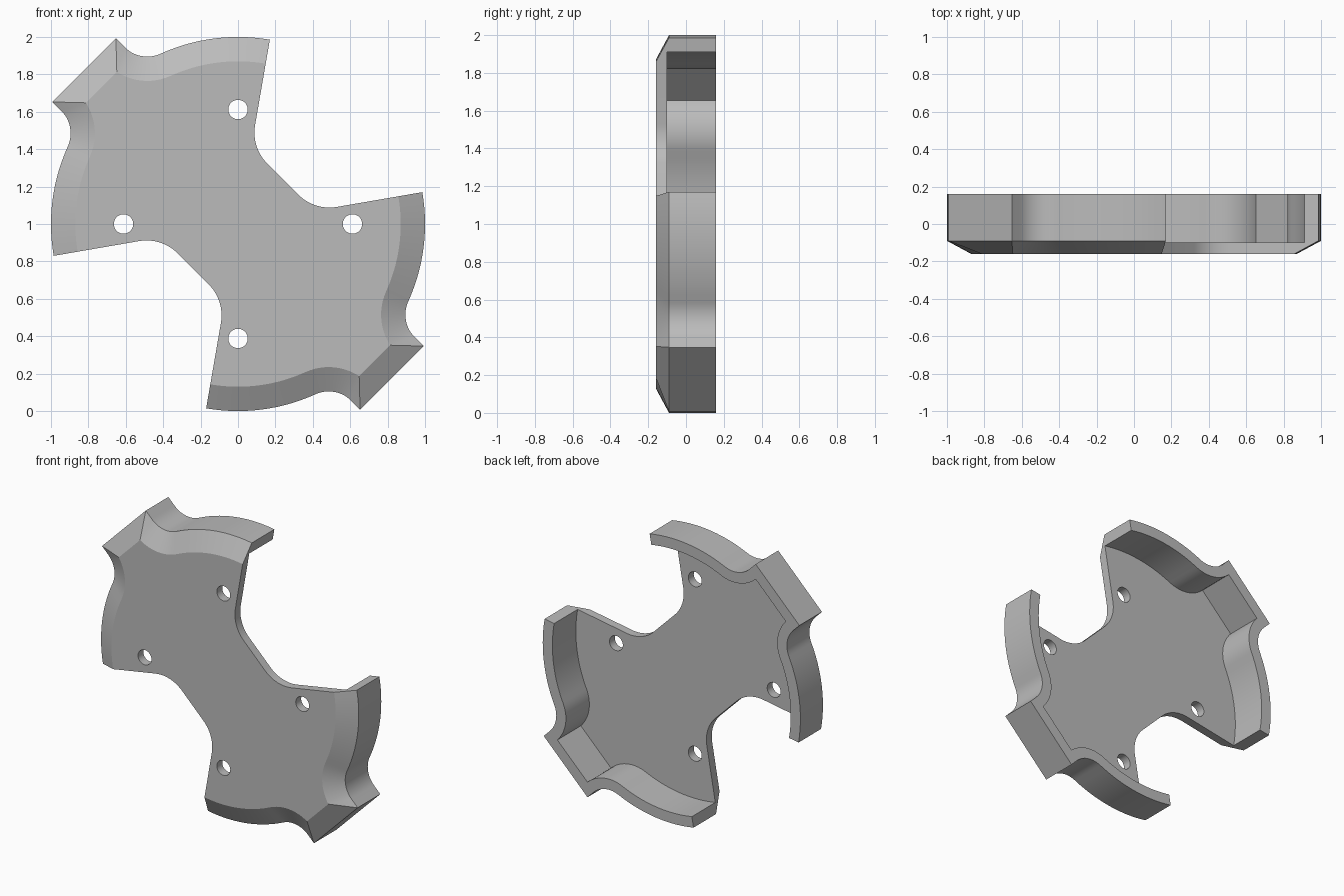
import bpy, bmesh
from math import sin, cos, asin, atan2, radians, pi, hypot
from mathutils import Vector

cube = bpy.data.objects.get("Cube")
if cube:
    bpy.data.objects.remove(cube, do_unlink=True)

ARM = radians(80.2)               # direction of the arm's radial edge
NOTCH, NOTCH_R = Vector((-0.485, 1.065)), 0.17
FLAT = 1.645                      # position of the diagonal flat edge
FRONT, SHOULDER, FLOOR, BACK = -0.16, -0.09, -0.10, 0.16
BEVEL, WALL = 0.13, 0.075
STEPS = 14


def arc(centre, r, a, b, n=STEPS):
    return [Vector((centre[0] + r * cos(a + (b - a) * i / n),
                    centre[1] + r * sin(a + (b - a) * i / n))) for i in range(n + 1)]


def rim_path(d):
    """Outer edge of one lobe, offset inwards by d."""
    r, flat = NOTCH_R + d, FLAT - d * 2 ** 0.5
    tangent = atan2(NOTCH.y, NOTCH.x)
    pts = arc((0, 0), 1 - d, ARM, tangent)
    stop = pi * 1.25
    gap = NOTCH.y - NOTCH.x - flat
    if gap > 0:
        stop += asin(gap / (r * 2 ** 0.5))
    start = tangent + pi
    for i in range(1, STEPS + 1):
        t = max(start + (pi * 1.25 - start) * i / STEPS, stop)
        pts.append(NOTCH + r * Vector((cos(t), sin(t))))
    last = pts[-1]
    move = (flat - (last.y - last.x)) / 2
    pts.append(last + Vector((-move, move)))
    return pts + [Vector((-p.y, -p.x)) for p in reversed(pts)]


def waist_path():
    """Rounded cut-out between the two lobes."""
    r = 0.236
    t = Vector((cos(ARM), sin(ARM))) * 0.537
    c = t + r * Vector((sin(ARM), -cos(ARM)))
    upper = arc(c, r, pi * 1.25, ARM + pi / 2)
    return [Vector((p.y, p.x)) for p in reversed(upper)] + upper


bm = bmesh.new()


def row(pts, y, sign):
    return [bm.verts.new((sign * p.x, y, 1 + sign * p.y)) for p in pts]


def strip(a, b):
    for i in range(len(a) - 1):
        bm.faces.new((a[i], a[i + 1], b[i + 1], b[i]))


# Lobes: bevel, outer wall, back lip and inner wall
front_loop, floor_loop = [], []
lobes, waists = [], []
for sign in (1, -1):
    rows = [row(rim_path(d), y, sign) for d, y in (
        (BEVEL, FRONT), (0, SHOULDER), (0, BACK), (WALL, BACK), (WALL, FLOOR))]
    for a, b in zip(rows, rows[1:]):
        strip(a, b)
    for end in (0, -1):
        bm.faces.new([r[end] for r in rows])
    lobes.append(rows)
    waists.append([row(waist_path(), y, -sign) for y in (FRONT, FLOOR)])

# Plate faces and the edges of the cut-outs
for k in (0, 1):
    f, b = lobes[k][0], lobes[k][-1]
    wf, wb = waists[k]
    nxt = lobes[1 - k]
    strip([f[-1]] + wf + [nxt[0][0]], [b[-1]] + wb + [nxt[-1][0]])
    front_loop += f + wf
    floor_loop += b + wb
bm.faces.new(front_loop)
bm.faces.new(floor_loop)
bmesh.ops.remove_doubles(bm, verts=bm.verts[:], dist=1e-5)
bmesh.ops.recalc_face_normals(bm, faces=bm.faces[:])

mesh = bpy.data.meshes.new("cover_plate")
bm.to_mesh(mesh)
bm.free()
plate = bpy.data.objects.new("cover_plate", mesh)
bpy.context.collection.objects.link(plate)

grey = bpy.data.materials.new("plain_grey")
grey.use_nodes = True
grey.diffuse_color = (0.5, 0.5, 0.5, 1)
grey.node_tree.nodes["Principled BSDF"].inputs["Base Color"].default_value = (0.5, 0.5, 0.5, 1)
mesh.materials.append(grey)

# Four bolt holes
for i in range(4):
    a = i * pi / 2
    bpy.ops.mesh.primitive_cylinder_add(
        vertices=32, radius=0.052, depth=0.3, rotation=(pi / 2, 0, 0),
        location=(0.612 * cos(a), -0.13, 1 + 0.612 * sin(a)))
    cutter = bpy.context.object
    cutter.name = "hole_cutter"
    cutter.hide_render = True
    cutter.data.materials.append(grey)
    mod = plate.modifiers.new("bolt_hole", 'BOOLEAN')
    mod.operation, mod.solver, mod.object = 'DIFFERENCE', 'EXACT', cutter
    bpy.ops.object.select_all(action='DESELECT')
    plate.select_set(True)
    bpy.context.view_layer.objects.active = plate
    bpy.ops.object.modifier_apply(modifier=mod.name)
    bpy.data.objects.remove(cutter, do_unlink=True)

bpy.ops.object.shade_smooth_by_angle(angle=radians(25))
